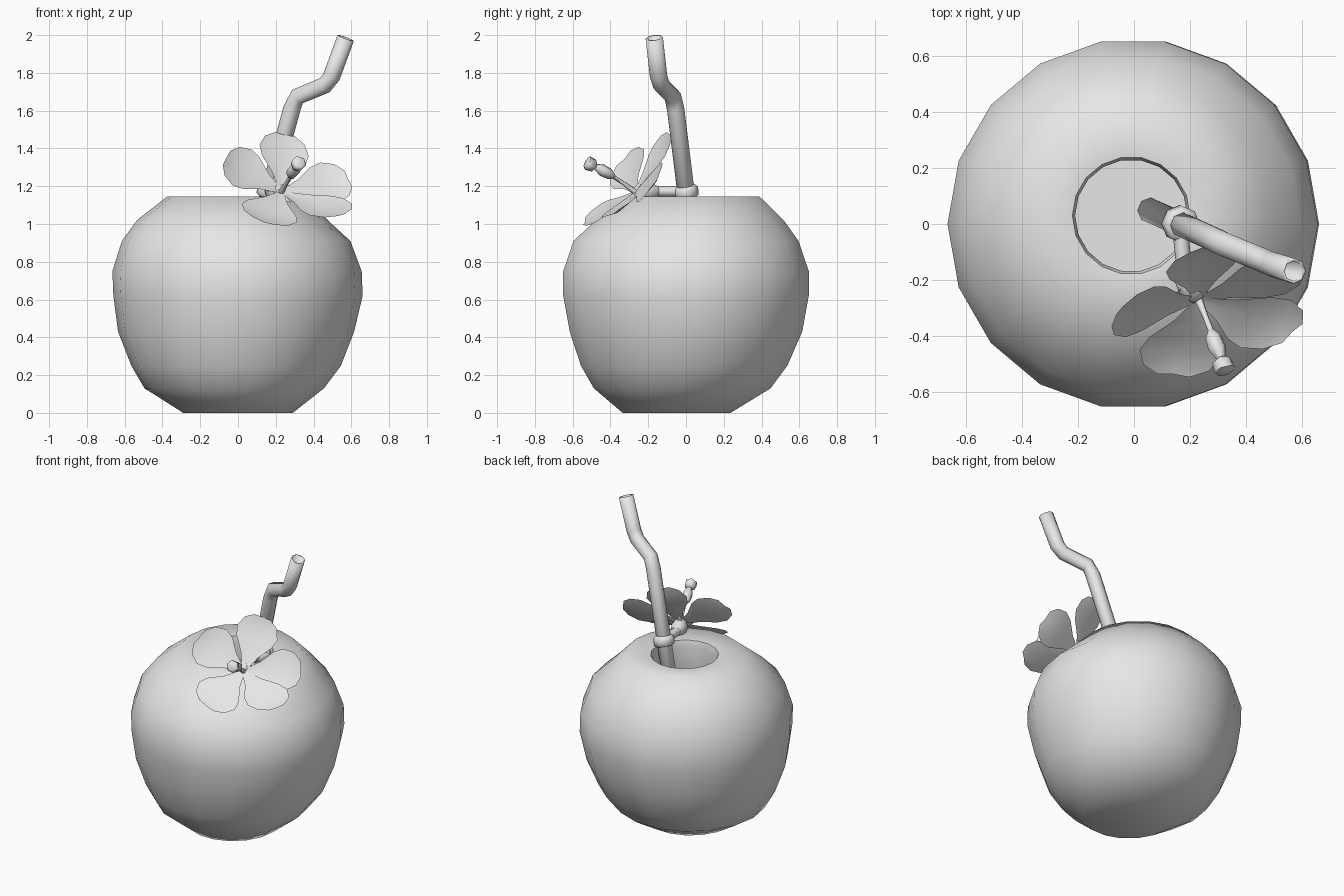
import bpy, math
from mathutils import Vector

if "Cube" in bpy.data.objects:
    bpy.data.objects.remove(bpy.data.objects["Cube"])

grey = bpy.data.materials.new("plain_grey")
grey.diffuse_color = (0.8, 0.8, 0.8, 1)
grey.use_nodes = True
grey.node_tree.nodes["Principled BSDF"].inputs["Base Color"].default_value = grey.diffuse_color


def make(name, verts, faces, angle=60):
    me = bpy.data.meshes.new(name)
    me.from_pydata([tuple(v) for v in verts], [], faces)
    me.materials.append(grey)
    me.shade_smooth()
    me.set_sharp_from_angle(angle=math.radians(angle))
    ob = bpy.data.objects.new(name, me)
    bpy.context.collection.objects.link(ob)
    return ob


def skin(rings, sides, caps=True):
    """Join stacked rings of vertices, closing the two ends if asked."""
    verts = [v for ring in rings for v in ring]
    faces = []
    for k in range(len(rings) - 1):
        for i in range(sides):
            j = (i + 1) % sides
            a, b = k * sides, (k + 1) * sides
            faces.append((a + i, a + j, b + j, b + i))
    if caps:
        faces.append(tuple(reversed(range(sides))))
        faces.append(tuple(range(len(verts) - sides, len(verts))))
    return verts, faces


def tube(name, points, radii, sides=8, caps=True):
    pts = [Vector(p) for p in points]
    rings = []
    for k, p in enumerate(pts):
        d = pts[min(k + 1, len(pts) - 1)] - pts[max(k - 1, 0)]
        d.normalize()
        q = Vector((0, 0, 1)).rotation_difference(d)
        rings.append([p + q @ Vector((radii[k] * math.cos(2 * math.pi * i / sides),
                                      radii[k] * math.sin(2 * math.pi * i / sides), 0))
                      for i in range(sides)])
    return make(name, *skin(rings, sides, caps))


# Coconut shell: height, radius, centre x, centre y for each ring
SIDES = 18
profile = [
    (0.00, 0.29, 0.00, -0.05), (0.13, 0.475, -0.02, -0.02),
    (0.25, 0.555, -0.01, -0.01), (0.43, 0.625, -0.01, 0.0),
    (0.62, 0.66, 0.0, 0.0), (0.75, 0.66, -0.005, 0.0),
    (0.91, 0.605, -0.01, 0.0), (1.02, 0.505, -0.03, 0.02),
    (1.145, 0.365, -0.01, 0.03),
]
rings = []
for z, r, cx, cy in profile:
    rings.append([Vector((cx + r * math.cos(2 * math.pi * i / SIDES),
                          cy + r * math.sin(2 * math.pi * i / SIDES), z))
                  for i in range(SIDES)])
# Drinking hole: rim, inner wall and floor
for z, r in [(1.135, 0.21), (1.10, 0.20), (0.95, 0.215), (0.78, 0.225)]:
    rings.append([Vector((-0.01 + r * math.cos(2 * math.pi * i / SIDES),
                          0.03 + r * math.sin(2 * math.pi * i / SIDES), z))
                  for i in range(SIDES)])
make("coconut_shell", *skin(rings, SIDES))

# Bent hollow straw
straw = tube("straw",
             [(0.055, 0.05, 0.76), (0.285, -0.055, 1.61), (0.315, -0.07, 1.675),
              (0.46, -0.13, 1.735), (0.495, -0.145, 1.78), (0.57, -0.168, 1.985)],
             [0.046] * 6, 8, caps=False)
wall = straw.modifiers.new("wall", 'SOLIDIFY')
wall.thickness = 0.01
wall.offset = -1

# Collar around the straw, and the stem running to the flower
tube("straw_collar",
     [(0.157, 0.004, 1.138), (0.161, 0.002, 1.15), (0.171, -0.002, 1.19), (0.174, -0.004, 1.203)],
     [0.052, 0.066, 0.066, 0.052], 8)
tube("flower_stem", [(0.165, -0.02, 1.172), (0.18, -0.17, 1.172)], [0.028, 0.028], 8)

# Calyx bulb behind the petals
C = Vector((0.23, -0.27, 1.17))
tube("calyx", [(0.178, -0.15, 1.172), (0.19, -0.19, 1.172), (0.21, -0.24, 1.172), C],
     [0.028, 0.05, 0.05, 0.025], 8)

# Small pointed sepals
axis = Vector((0.1, -0.24, 0.15)).normalized()
u = axis.cross(Vector((0, 0, 1))).normalized()
v = u.cross(axis)
back = Vector((0.205, -0.23, 1.172))
for i in range(5):
    a = 2 * math.pi * i / 5 + 0.3
    out = u * math.cos(a) + v * math.sin(a)
    side = axis.cross(out) * 0.025
    base = back + out * 0.03
    make(f"sepal_{i + 1}", [base - side, base + side, back + out * 0.1 + axis * 0.02], [(0, 1, 2)])

# Petals: length vector and half-width vector from the flower centre
petals = [
    ((-0.29, -0.06, 0.18), (0.05, 0.09, 0.095)),
    ((0.02, 0.18, 0.305), (0.13, 0.03, -0.03)),
    ((0.355, 0.11, 0.07), (0.05, -0.06, -0.105)),
    ((0.335, -0.12, -0.11), (-0.09, -0.085, -0.045)),
    ((-0.09, -0.27, -0.155), (-0.145, 0.015, 0.05)),
]
outline = [(0, 0.08), (0.3, 0.42), (0.55, 0.88), (0.72, 1.0), (0.9, 0.8), (1.0, 0.4)]
for n, (length, half) in enumerate(petals):
    L, W = Vector(length), Vector(half)
    normal = L.cross(W).normalized()
    if normal.dot(axis) < 0:
        normal.negate()
    verts, faces = [], []
    for t, w in outline:
        for s in (-1, 0, 1):
            cup = -0.022 * w if s == 0 else 0
            verts.append(C + L * t + W * (w * s) + normal * cup)
    for k in range(len(outline) - 1):
        for s in range(2):
            a = 3 * k + s
            faces.append((a, a + 1, a + 4, a + 3))
    make(f"petal_{n + 1}", verts, faces)

# Pistil with a swollen anther and a flat tip
tube("pistil", [C, (0.255, -0.33, 1.215), (0.277, -0.385, 1.25)], [0.016, 0.011, 0.011], 6)
tube("anther", [(0.275, -0.38, 1.25), (0.283, -0.405, 1.265), (0.297, -0.445, 1.285),
                (0.31, -0.48, 1.305)], [0.012, 0.03, 0.033, 0.016], 6)
tube("pistil_tip", [(0.31, -0.478, 1.304), (0.314, -0.49, 1.31), (0.324, -0.522, 1.323),
                    (0.326, -0.528, 1.326)], [0.016, 0.036, 0.04, 0.028], 6)
